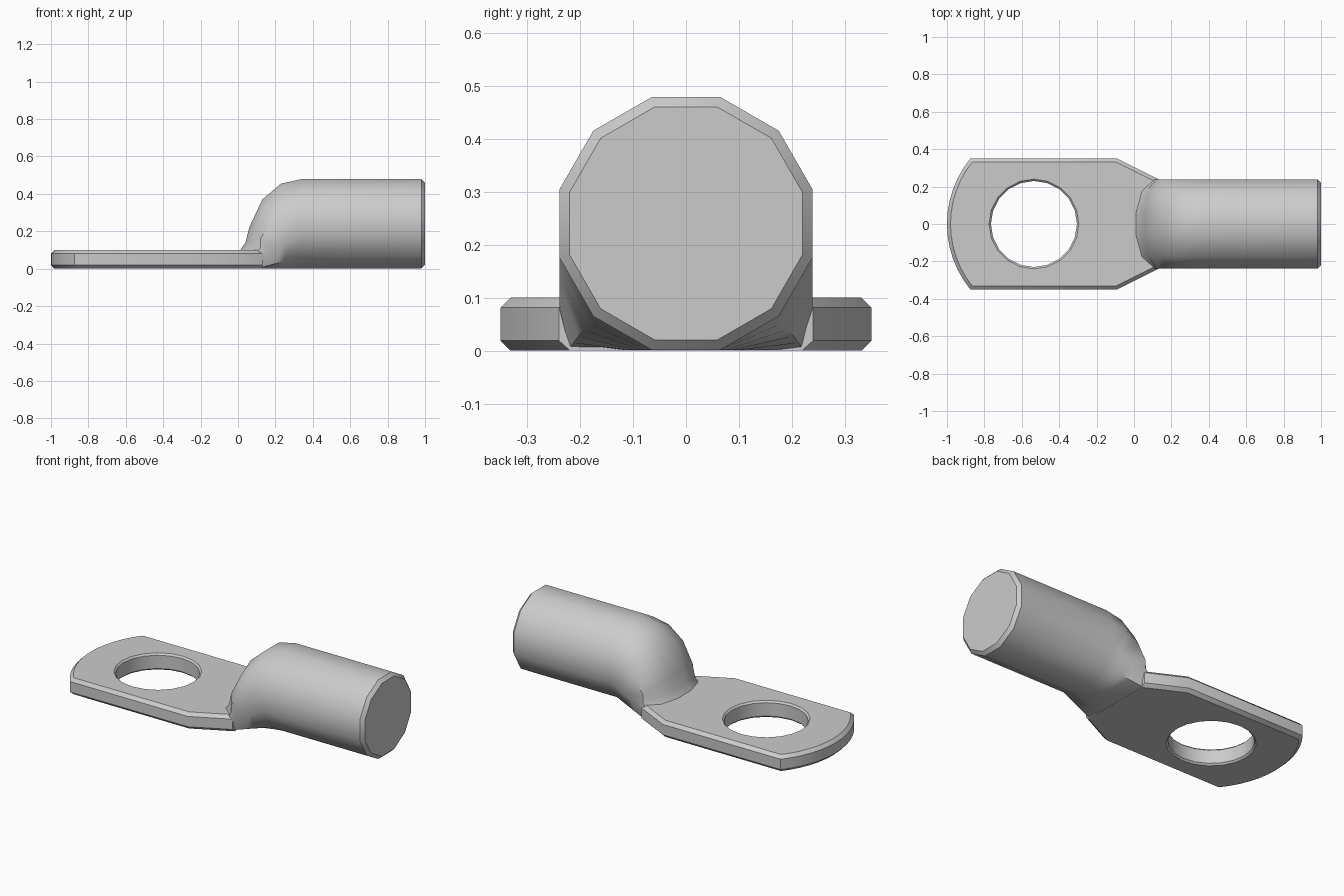
import bpy, bmesh, math

if "Cube" in bpy.data.objects:
    bpy.data.objects.remove(bpy.data.objects["Cube"])

def make_object(name, bm):
    bmesh.ops.recalc_face_normals(bm, faces=bm.faces)
    me = bpy.data.meshes.new(name)
    bm.to_mesh(me)
    bm.free()
    ob = bpy.data.objects.new(name, me)
    bpy.context.collection.objects.link(ob)
    return ob

def loft(name, rings):
    bm = bmesh.new()
    loops = [[bm.verts.new(p) for p in r] for r in rings]
    n = len(loops[0])
    for a, b in zip(loops, loops[1:]):
        for i in range(n):
            j = (i + 1) % n
            bm.faces.new((a[i], a[j], b[j], b[i]))
    bm.faces.new(loops[0])
    bm.faces.new(loops[-1])
    return make_object(name, bm)

def boolean(ob, other, op):
    m = ob.modifiers.new(op, 'BOOLEAN')
    m.operation, m.object, m.solver = op, other, 'EXACT'
    bpy.context.view_layer.objects.active = ob
    bpy.ops.object.modifier_apply(modifier=m.name)
    bpy.data.objects.remove(other, do_unlink=True)

# Flat tongue: rounded left end, tapered right end, chamfered rim
R, cx = 0.5525, -0.4475
half = math.asin(0.35 / R)
outline = [(cx - R * math.cos(a), R * math.sin(a))
           for a in [half * (i / 6 - 1) for i in range(13)]]
outline += [(-0.09, 0.35), (0.13, 0.24), (0.13, -0.24), (-0.09, -0.35)]
bm = bmesh.new()
face = bm.faces.new([bm.verts.new((x, y, 0)) for x, y in outline])
ext = bmesh.ops.extrude_face_region(bm, geom=[face])
bmesh.ops.translate(bm, vec=(0, 0, 0.1),
                    verts=[v for v in ext['geom'] if isinstance(v, bmesh.types.BMVert)])
rim = [e for e in bm.edges
       if abs(e.verts[0].co.z - e.verts[1].co.z) < 0.01
       and min(v.co.x for v in e.verts) < 0.12]
bmesh.ops.bevel(bm, geom=rim, offset=0.019, segments=1, affect='EDGES')
lug = make_object("cable_lug", bm)

# Bolt hole with slightly eased rims
def circle(r, z, n=20):
    return [(-0.535 + r * math.cos(2 * math.pi * i / n),
             r * math.sin(2 * math.pi * i / n), z) for i in range(n)]
cutter = loft("hole_cutter", [circle(0.25, -0.01), circle(0.23, 0.01),
                              circle(0.23, 0.09), circle(0.25, 0.11)])
cutter.hide_render = True
boolean(lug, cutter, 'DIFFERENCE')

# Barrel: 12-sided tube whose front blends down into the tongue
# right half from top to bottom: y, z, front setback, blend start y, start z
half_section = [(0.064, 0.479, 0.00), (0.175, 0.415, 0.03), (0.239, 0.304, 0.10)]
lower = [(0.239, 0.176, 0.239, 0.07), (0.175, 0.065, 0.222, 0.002),
         (0.064, 0.001, 0.12, 0.001)]
profile = [(0.005, 0.09), (0.04, 0.14), (0.06, 0.22), (0.13, 0.37),
           (0.23, 0.455), (0.34, 0.479)]
rings = []
for i, (x, top) in enumerate(profile):
    s = (top - 0.085) / 0.394
    t = i / (len(profile) - 1)
    right = [(x + d * (1 - t), y, 0.085 + (z - 0.085) * s) for y, z, d in half_section]
    right += [(0.11 + 0.23 * t, y0 + (y - y0) * t, z0 + (z - z0) * t)
              for y, z, y0, z0 in lower]
    rings.append(right + [(px, -py, pz) for px, py, pz in reversed(right)])
for x, k in ((0.98, 1), (1.0, 0.92)):
    rings.append([(x, y * k, 0.24 + (z - 0.24) * k) for _, y, z in rings[5]])
boolean(lug, loft("barrel", rings), 'UNION')

# Smooth shading with crisp edges
bpy.ops.object.select_all(action='DESELECT')
lug.select_set(True)
bpy.context.view_layer.objects.active = lug
bpy.ops.object.shade_smooth_by_angle(angle=math.radians(40))
